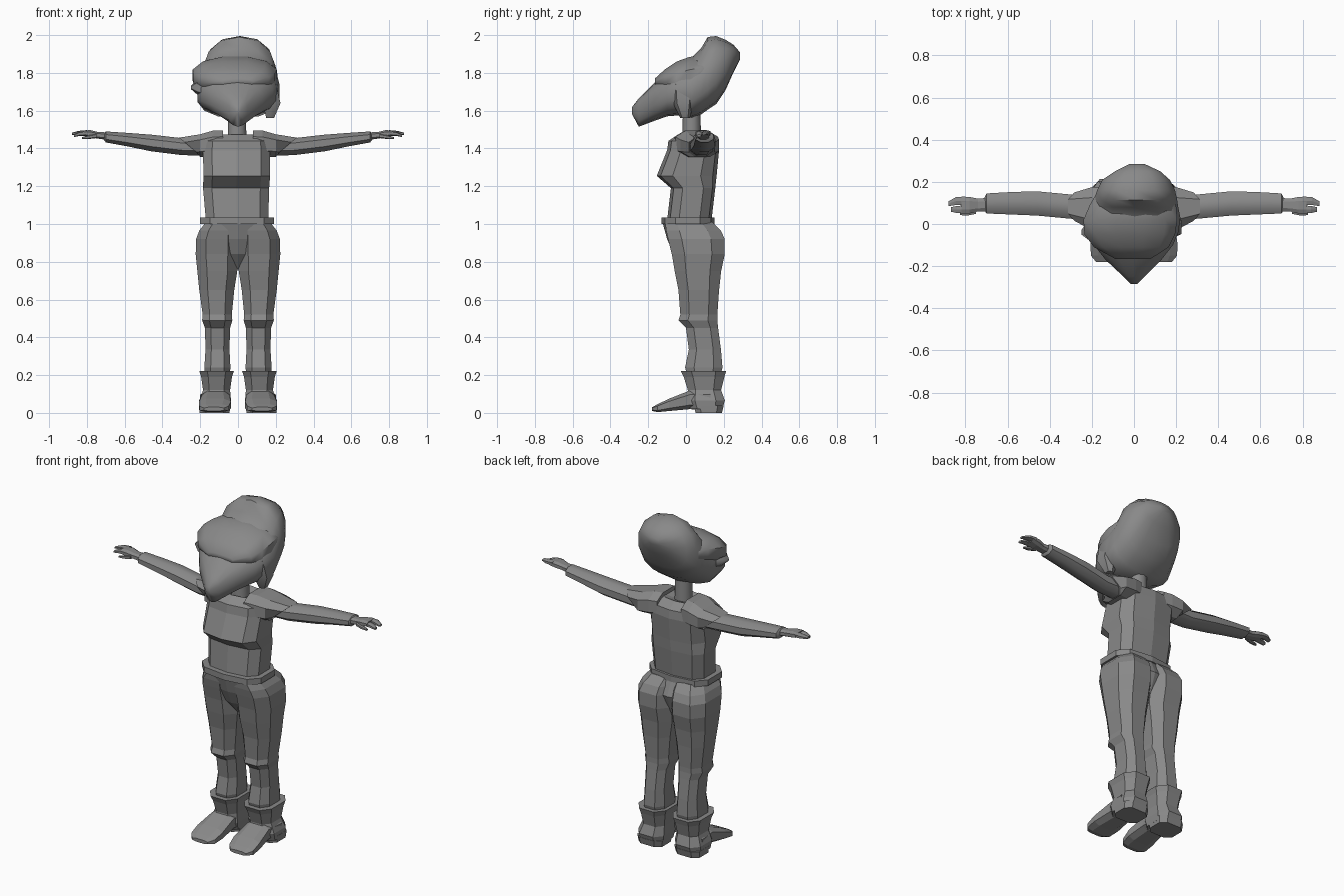
import bpy, bmesh, math
from mathutils import Vector

grey = bpy.data.materials.new("plain_grey")
grey.diffuse_color = (0.25, 0.25, 0.25, 1)


def section(axis, pos, u0, u1, v0, v1, n=8, p=0.75, vm=None):
    """Rounded cross-section at pos along axis, filling u0..u1 by v0..v1 (vm = widest level)."""
    pts = []
    for i in range(n):
        t = 2 * math.pi * (i + 0.5) / n
        c, s = math.cos(t), math.sin(t)
        pts.append((math.copysign(abs(c) ** p, c), math.copysign(abs(s) ** p, s)))
    mu, mv = max(a for a, b in pts), max(b for a, b in pts)
    vm = (v0 + v1) / 2 if vm is None else vm
    ring = []
    for a, b in pts:
        u = (u0 + u1) / 2 + a / mu * (u1 - u0) / 2
        v = vm + b / mv * ((v1 - vm) if b > 0 else (vm - v0))
        ring.append({'x': (pos, u, v), 'y': (u, pos, v), 'z': (u, v, pos)}[axis])
    return ring


def loft(name, rings, side=1, smooth=None):
    """Skin a list of equal rings into a closed body; side=-1 mirrors it."""
    bm = bmesh.new()
    vs = [[bm.verts.new((x * side, y, z)) for x, y, z in r] for r in rings]
    n = len(vs[0])
    for a, b in zip(vs, vs[1:]):
        for i in range(n):
            j = (i + 1) % n
            bm.faces.new((a[i], a[j], b[j], b[i]))
    bm.faces.new(vs[0])
    bm.faces.new(vs[-1])
    bmesh.ops.recalc_face_normals(bm, faces=bm.faces)
    me = bpy.data.meshes.new(name)
    bm.to_mesh(me)
    bm.free()
    me.materials.append(grey)
    ob = bpy.data.objects.new(name, me)
    bpy.context.scene.collection.objects.link(ob)
    if smooth:
        bpy.ops.object.select_all(action='DESELECT')
        ob.select_set(True)
        bpy.context.view_layer.objects.active = ob
        bpy.ops.object.shade_smooth_by_angle(angle=math.radians(smooth))
    return ob


def tube(name, axis, table, side=1, smooth=None, **kw):
    return loft(name, [section(axis, *row, **kw) for row in table], side, smooth)


# hair and face mass: rows are y, x range, z range, widest height
head = [
    (-.285, -.015, .015, 1.58, 1.62, 1.60), (-.25, -.05, .05, 1.515, 1.665, 1.61),
    (-.17, -.135, .13, 1.545, 1.745, 1.66), (-.10, -.19, .185, 1.57, 1.80, 1.68),
    (-.04, -.215, .21, 1.575, 1.85, 1.69), (.03, -.215, .22, 1.56, 1.88, 1.68),
    (.08, -.20, .21, 1.58, 1.93, 1.72), (.115, -.19, .205, 1.605, 1.99, 1.75),
    (.16, -.175, .195, 1.635, 1.995, 1.79), (.21, -.15, .17, 1.71, 1.975, 1.83),
    (.25, -.09, .125, 1.80, 1.95, 1.88), (.285, -.02, .05, 1.87, 1.91, 1.89)]
loft("hair_mass", [section('y', *r[:5], n=14, p=.85, vm=r[5]) for r in head], smooth=50)

# fringe swept over the forehead
tube("fringe", 'y', [
    (-.165, -.09, .08, 1.73, 1.77), (-.11, -.19, .165, 1.70, 1.82),
    (-.05, -.235, .195, 1.68, 1.86), (.02, -.24, .205, 1.69, 1.885),
    (.09, -.21, .20, 1.71, 1.89), (.16, -.17, .17, 1.74, 1.87)],
    n=12, p=.9, smooth=50)

# loose locks at the sides of the head
tube("left_lock", 'x', [(-.14, -.10, .06, 1.66, 1.80), (-.21, -.08, .03, 1.68, 1.77),
                        (-.25, -.05, -.03, 1.715, 1.73)], n=6, smooth=50)
tube("right_lock", 'z', [(1.74, .12, .20, -.08, .05), (1.64, .13, .225, -.07, .04),
                         (1.56, .15, .19, -.03, .02)], n=6, smooth=50)

# neck
tube("neck", 'z', [(1.44, -.055, .045, -.02, .08), (1.65, -.05, .04, -.015, .075)],
     n=10, p=1, smooth=50)

# shirt body with the bust overhang
tube("shirt", 'z', [
    (1.02, -.17, .16, -.10, .135), (1.19, -.185, .165, -.08, .155),
    (1.255, -.183, .17, -.155, .162), (1.39, -.185, .17, -.10, .175),
    (1.44, -.18, .165, -.093, .17), (1.475, -.11, .09, -.04, .12),
    (1.455, -.05, .04, -.01, .07)], n=10, p=.65)

# belt
tube("belt", 'z', [(1.0, -.20, .19, -.13, .15), (1.035, -.20, .19, -.13, .15)], n=10, p=.65)

# trouser front and seat between the legs
tube("trouser_hips", 'z', [
    (1.01, -.17, .17, -.125, .14), (.92, -.17, .17, -.10, .18),
    (.84, -.10, .10, -.065, .15), (.76, -.02, .02, .0, .12)], n=10, p=.7)

for side, label in ((1, "right"), (-1, "left")):
    # cap sleeve, its open end slanting outward at the top
    sleeve = [section('x', .08, -.06, .16, 1.36, 1.495),
              section('x', .13, -.055, .17, 1.355, 1.495),
              section('x', .20, -.03, .175, 1.355, 1.475)]
    sleeve.append([(.19 + (z - 1.355) / .1 * .12, y, z)
                   for x, y, z in section('x', 0, .015, .15, 1.355, 1.457)])
    loft(label + "_sleeve", sleeve, side)

    # bare arm
    tube(label + "_arm", 'x', [
        (.14, .02, .15, 1.36, 1.45), (.30, .025, .14, 1.365, 1.455),
        (.46, .04, .155, 1.385, 1.473), (.58, .045, .152, 1.41, 1.482),
        (.70, .05, .145, 1.432, 1.49), (.71, .065, .125, 1.445, 1.482)],
        side, 40, n=8, p=.95)
    # wrist and palm
    tube(label + "_palm", 'x', [
        (.69, .06, .125, 1.445, 1.485), (.74, .06, .12, 1.452, 1.487),
        (.78, .05, .128, 1.458, 1.497), (.82, .05, .13, 1.468, 1.495)], side, n=8)
    # fingers and thumb
    tube(label + "_front_finger", 'x', [
        (.80, .05, .088, 1.468, 1.494), (.84, .052, .086, 1.466, 1.488),
        (.868, .058, .08, 1.46, 1.474)], side, n=6)
    tube(label + "_back_finger", 'x', [
        (.80, .09, .13, 1.47, 1.497), (.845, .09, .128, 1.472, 1.493),
        (.88, .085, .108, 1.472, 1.483)], side, n=6)
    tube(label + "_thumb", 'x', [
        (.75, .048, .075, 1.455, 1.478), (.79, .04, .062, 1.45, 1.47),
        (.825, .042, .055, 1.45, 1.46)], side, n=6)

    # trouser leg with knee fold and rounded seat
    tube(label + "_trouser_leg", 'z', [
        (.19, .045, .175, .01, .18), (.24, .04, .178, -.005, .193),
        (.335, .045, .172, .015, .185), (.45, .042, .175, .0, .17),
        (.49, .03, .19, -.04, .166), (.52, .033, .187, -.03, .166),
        (.65, .02, .205, -.04, .175), (.75, .004, .215, -.06, .186),
        (.84, 0, .224, -.075, .205), (.92, 0, .222, -.095, .205),
        (.965, 0, .205, -.105, .185), (1.01, 0, .17, -.11, .14)], side, n=8, p=.75)

    # boot shaft with flared cuff
    tube(label + "_boot_shaft", 'z', [
        (.222, .022, .205, -.028, .213), (.19, .032, .195, -.012, .203),
        (.12, .042, .185, .01, .186), (.065, .037, .206, .0, .206),
        (.02, .042, .204, .02, .192)], side, n=8, p=.7)
    # boot foot tapering to the toe
    tube(label + "_boot_foot", 'y', [
        (.13, .045, .20, .012, .12), (.02, .045, .19, .02, .118),
        (-.09, .038, .206, .010, .075), (-.15, .048, .205, .004, .046),
        (-.18, .075, .18, .010, .03)], side, n=8, p=.65)
    # boot heel
    tube(label + "_boot_heel", 'z', [
        (0, .045, .203, .05, .19), (.04, .04, .206, .045, .2)], side, n=8, p=.6)
